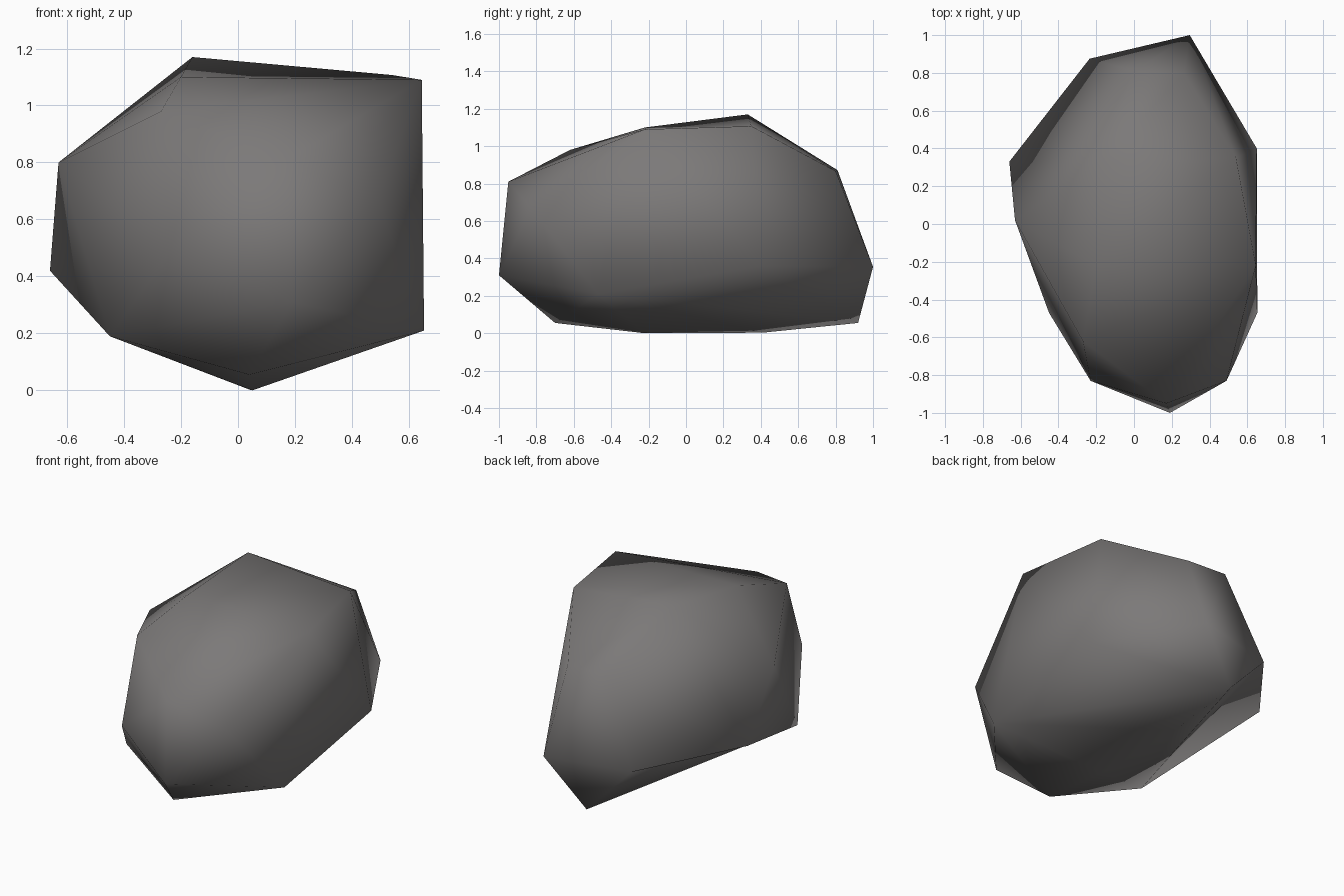
import bpy, bmesh
from mathutils import Vector

if "Cube" in bpy.data.objects:
    bpy.data.objects.remove(bpy.data.objects["Cube"])

# Named corners of the boulder where a crease is turned inwards
peak, ridge_l, ridge_r, ridge_back = (-.16, .33, 1.17), (-.20, -.22, 1.10), (.645, -.22, 1.09), (.54, .35, 1.107)
left, back_foot = (-.66, .33, .42), (.05, .92, .055)

# Corner points of the boulder, from the top down
crown = [peak, ridge_l, ridge_r, ridge_back, (-.27, -.62, .98)]
shoulder = [(.265, .80, .867), (.0, .81, .872), (-.63, .02, .80), (.17, -.95, .81), (.49, -.83, .67)]
waist = [left, (-.23, -.83, .50), (.65, .40, .36), (.295, 1.0, .355), (-.235, .875, .35)]
skirt = [(.19, -1.0, .31), (.653, -.47, .21), (-.45, -.47, .19)]
base = [back_foot, (.04, -.70, .055), (.05, -.22, 0), (.04, .41, .003)]

# Boulder: convex hull around the corners
bm = bmesh.new()
for p in crown + shoulder + waist + skirt + base:
    bm.verts.new(p)
bmesh.ops.convex_hull(bm, input=bm.verts[:])


def turn_edge(a, b):
    """Swap a ridge for the shallow valley across it."""
    va, vb = (min(bm.verts, key=lambda v: (v.co - Vector(p)).length) for p in (a, b))
    edge = bm.edges.get((va, vb))
    if edge:
        bmesh.utils.edge_rotate(edge, True)
    else:
        print("no edge", a, b)


# Shallow valleys on the top and under the back left
turn_edge(peak, ridge_r)
turn_edge(back_foot, left)

bmesh.ops.recalc_face_normals(bm, faces=bm.faces[:])
for f in bm.faces:
    f.smooth = True
mesh = bpy.data.meshes.new("boulder")
bm.to_mesh(mesh)
bm.free()

# Stone colour
stone = bpy.data.materials.new("grey stone")
stone.diffuse_color = (.20, .192, .19, 1)
stone.use_nodes = True
stone.node_tree.nodes["Principled BSDF"].inputs["Base Color"].default_value = stone.diffuse_color
mesh.materials.append(stone)
bpy.context.collection.objects.link(bpy.data.objects.new("boulder", mesh))
